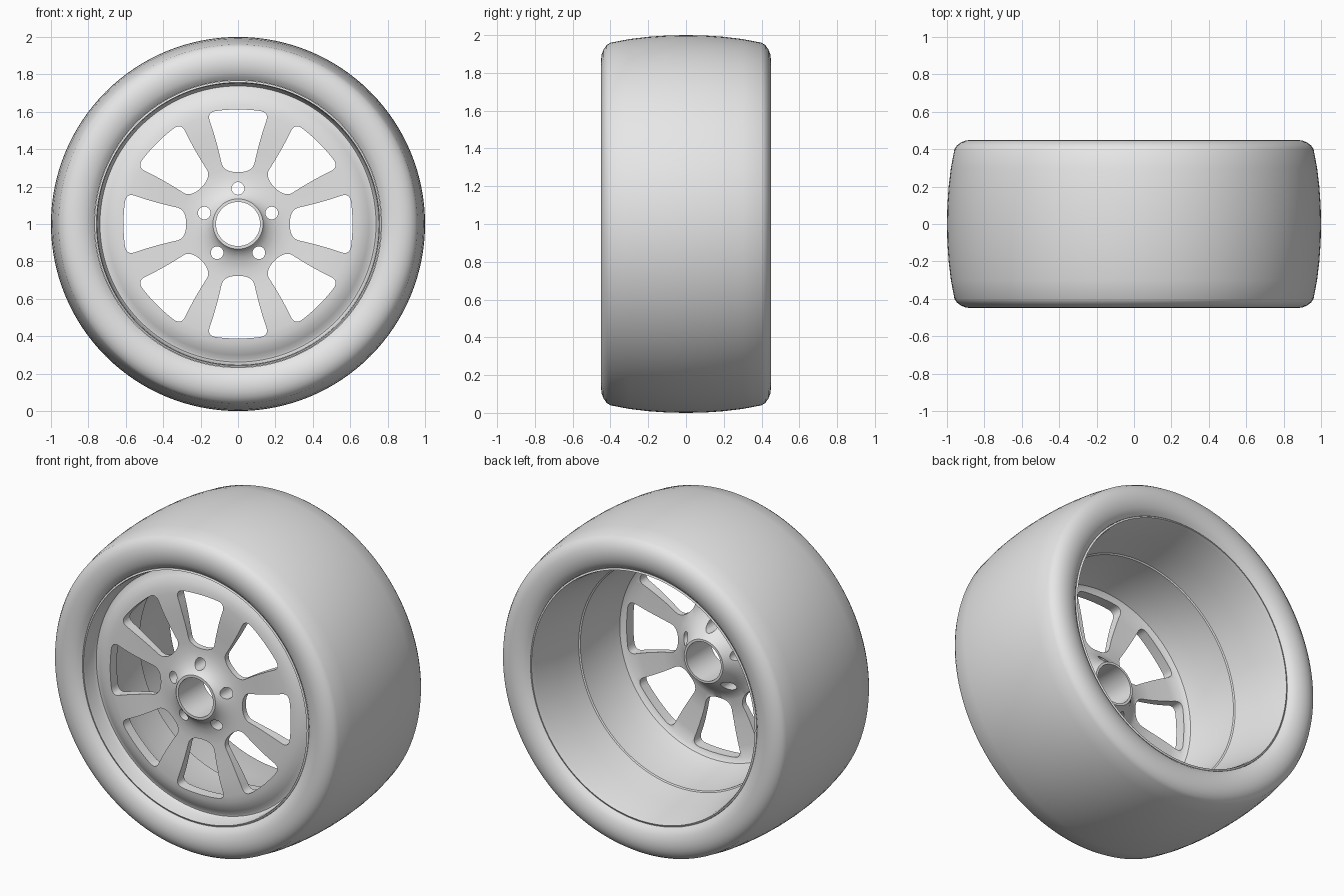
import bpy, bmesh
from math import sin, cos, pi, radians

cube = bpy.data.objects.get("Cube")
if cube:
    bpy.data.objects.remove(cube, do_unlink=True)

SEGMENTS = 128

grey = bpy.data.materials.new("plain grey")
grey.use_nodes = True
grey.diffuse_color = (0.8, 0.8, 0.8, 1)
grey.node_tree.nodes["Principled BSDF"].inputs["Base Color"].default_value = (0.8, 0.8, 0.8, 1)


def finish(bm, name):
    """Turn a bmesh into a named object."""
    bmesh.ops.recalc_face_normals(bm, faces=bm.faces)
    mesh = bpy.data.meshes.new(name)
    bm.to_mesh(mesh)
    bm.free()
    mesh.materials.append(grey)
    obj = bpy.data.objects.new(name, mesh)
    bpy.context.collection.objects.link(obj)
    return obj


def lathe(name, profile):
    """Spin a closed (y, radius) profile about the axle."""
    bm = bmesh.new()
    rings = []
    for i in range(SEGMENTS):
        a = 2 * pi * i / SEGMENTS
        rings.append([bm.verts.new((r * sin(a), y, 1 + r * cos(a))) for y, r in profile])
    n = len(profile)
    for i, ring in enumerate(rings):
        after = rings[(i + 1) % SEGMENTS]
        for j in range(n):
            k = (j + 1) % n
            bm.faces.new((ring[j], ring[k], after[k], after[j]))
    return finish(bm, name)


def round_off(points, passes=3):
    """Round a closed outline by cutting its corners."""
    for _ in range(passes):
        cut = []
        for p, q in zip(points, points[1:] + points[:1]):
            for t in (0.25, 0.75):
                cut.append((p[0] + (q[0] - p[0]) * t, p[1] + (q[1] - p[1]) * t))
        points = cut
    return points


def add_prism(bm, outline, angle):
    """Add a prism along the axle, its (x, radius) outline turned by angle."""
    c, s = cos(angle), sin(angle)
    loops = [[bm.verts.new((x * c + r * s, y, 1 + r * c - x * s)) for x, r in outline]
             for y in (-0.6, -0.02)]
    front, back = loops
    bm.faces.new(front)
    bm.faces.new(back[::-1])
    n = len(outline)
    for i in range(n):
        j = (i + 1) % n
        bm.faces.new((front[i], back[i], back[j], front[j]))


def smooth(obj):
    bpy.ops.object.select_all(action='DESELECT')
    obj.select_set(True)
    bpy.context.view_layer.objects.active = obj
    bpy.ops.object.shade_smooth_by_angle(angle=radians(32))


# Tyre: crowned tread, rounded shoulders, bulging sidewalls
half = [(0.1, 0.998), (0.2, 0.991), (0.3, 0.979), (0.4, 0.96), (0.42, 0.947),
        (0.436, 0.925), (0.446, 0.9), (0.45, 0.87), (0.448, 0.84),
        (0.44, 0.81), (0.428, 0.787), (0.41, 0.768)]
tyre = lathe("tyre", [(-y, r) for y, r in reversed(half)] + [(0, 1)] + half)

# Wheel: front lip, groove, spoke disc, hub tube, collar, stepped barrel
face = [(-0.41, 0.767), (-0.415, 0.757), (-0.40, 0.753), (-0.335, 0.748),
        (-0.318, 0.738), (-0.32, 0.725), (-0.337, 0.70), (-0.352, 0.67),
        (-0.361, 0.64), (-0.365, 0.6), (-0.364, 0.5), (-0.358, 0.4),
        (-0.352, 0.3), (-0.353, 0.25), (-0.36, 0.21), (-0.373, 0.175),
        (-0.39, 0.15), (-0.405, 0.137), (-0.41, 0.134), (-0.41, 0.118)]
rear = [(-0.17, 0.118), (-0.17, 0.132), (-0.205, 0.15), (-0.255, 0.19),
        (-0.3, 0.235), (-0.318, 0.28), (-0.316, 0.4), (-0.305, 0.55),
        (-0.298, 0.62), (-0.28, 0.645), (-0.17, 0.677), (0.035, 0.692),
        (0.04, 0.70), (0.2, 0.725), (0.39, 0.75), (0.415, 0.757), (0.41, 0.767)]
wheel = lathe("wheel", face + rear)

# Cutter: eight spoke windows and five bolt holes
side = [(0.06, 0.612), (0.168, 0.598), (0.133, 0.5), (0.1, 0.38), (0.078, 0.277)]
window = round_off(side + [(-x, r) for x, r in reversed(side)])
hole = [(0.034 * cos(pi * i / 16), 0.19 + 0.034 * sin(pi * i / 16)) for i in range(32)]
bm = bmesh.new()
for i in range(8):
    add_prism(bm, window, i * pi / 4)
for i in range(5):
    add_prism(bm, hole, i * 2 * pi / 5)
cutter = finish(bm, "opening_cutter")
cutter.hide_render = True

boolean = wheel.modifiers.new("openings", 'BOOLEAN')
boolean.operation = 'DIFFERENCE'
boolean.solver = 'EXACT'
boolean.object = cutter
bpy.context.view_layer.objects.active = wheel
bpy.ops.object.modifier_apply(modifier=boolean.name)
bpy.data.objects.remove(cutter, do_unlink=True)

for part in (tyre, wheel):
    smooth(part)
